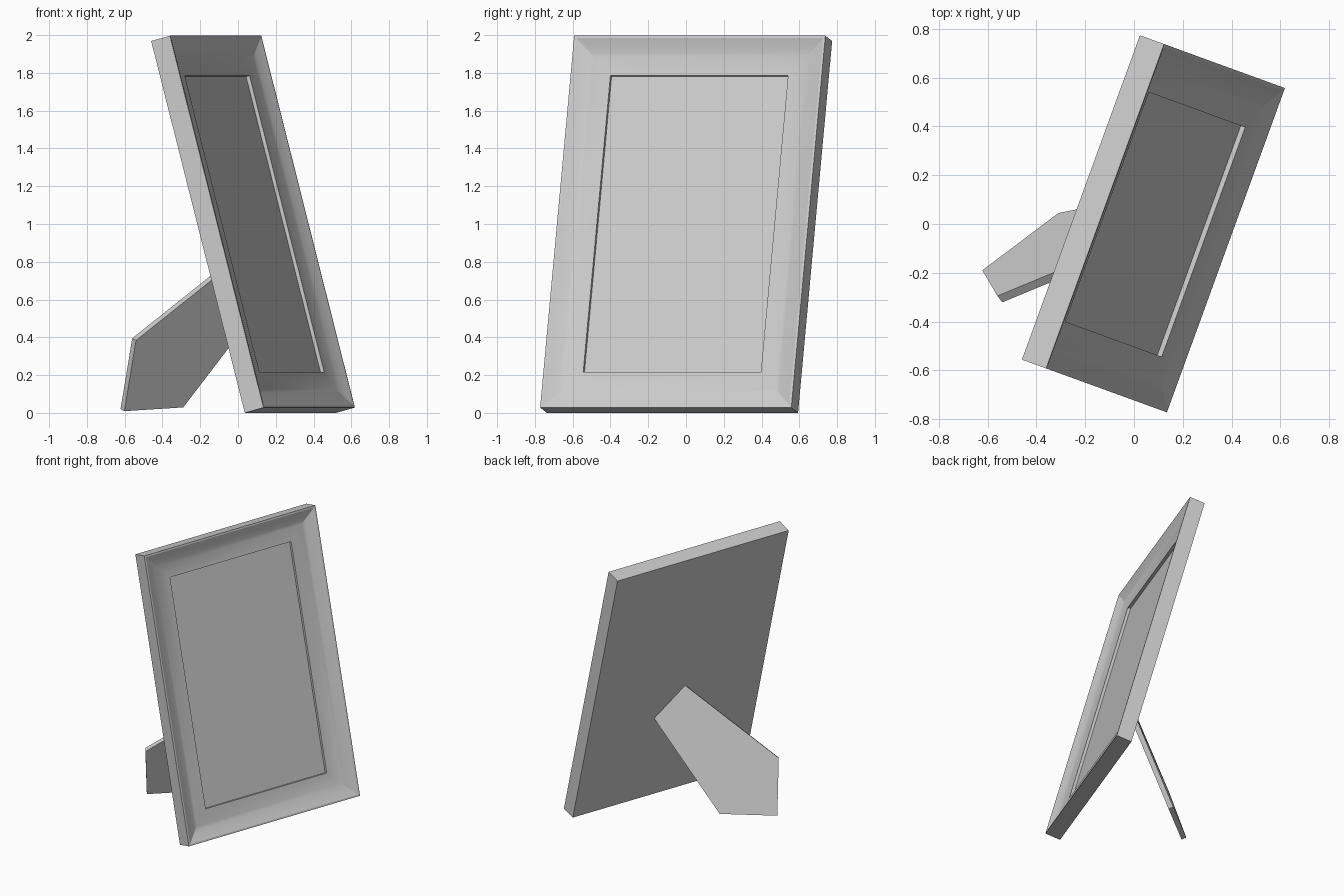
import bpy, bmesh, math
from mathutils import Matrix, Vector

if "Cube" in bpy.data.objects:
    bpy.data.objects.remove(bpy.data.objects["Cube"])

W, H, T = 1.415, 2.038, 0.109          # frame width, height, thickness
BORDER, LIP, EDGE = 0.207, 0.012, 0.063


def finish(bm, name, smooth=False):
    bmesh.ops.recalc_face_normals(bm, faces=bm.faces)
    me = bpy.data.meshes.new(name)
    bm.to_mesh(me)
    bm.free()
    ob = bpy.data.objects.new(name, me)
    bpy.context.collection.objects.link(ob)
    if smooth:
        bpy.ops.object.select_all(action='DESELECT')
        ob.select_set(True)
        bpy.context.view_layer.objects.active = ob
        bpy.ops.object.shade_smooth_by_angle(angle=math.radians(20))
    return ob


# border profile: (inset, height), with a concave cove down to the picture
profile = [(0, 0), (0, T), (LIP, T)]
N = 8
for i in range(1, N + 1):
    t = i / N
    profile.append((LIP + (BORDER - LIP) * t, EDGE + (T - EDGE) * (1 - t) ** 2))
profile.append((BORDER, EDGE - 0.02))

# frame: rectangular rings swept along the profile, capped by backing and picture
bm = bmesh.new()
rings = []
for inset, d in profile:
    x = W / 2 - inset
    corners = [(-x, inset), (x, inset), (x, H - inset), (-x, H - inset)]
    rings.append([bm.verts.new((cx, cy, d)) for cx, cy in corners])
for a, b in zip(rings, rings[1:]):
    for i in range(4):
        j = (i + 1) % 4
        bm.faces.new((a[i], a[j], b[j], b[i]))
bm.faces.new(rings[0])
bm.faces.new(rings[-1])
frame = finish(bm, "picture_frame", True)

# lean the frame back and turn it
frame.matrix_world = (Matrix.Translation((0.278, -0.0715, 0))
                      @ Matrix.Rotation(math.radians(70), 4, 'Z')
                      @ Matrix.Rotation(math.radians(75), 4, 'X'))

# easel leg: pointed plate hinged diagonally on the back
outline = [(0.039, -0.046, 0.872), (0.166, 0.139, 0.662), (-0.31, 0.045, 0.04),
           (-0.622, -0.19, 0.02), (-0.56, -0.295, 0.395)]
inward = Vector((0.576, -0.749, -0.311)) * 0.035
bm = bmesh.new()
outer = [bm.verts.new(p) for p in outline]
inner = [bm.verts.new(Vector(p) + inward) for p in outline]
bm.faces.new(outer)
bm.faces.new(inner)
for i in range(5):
    j = (i + 1) % 5
    bm.faces.new((outer[i], outer[j], inner[j], inner[i]))
finish(bm, "easel_leg")
